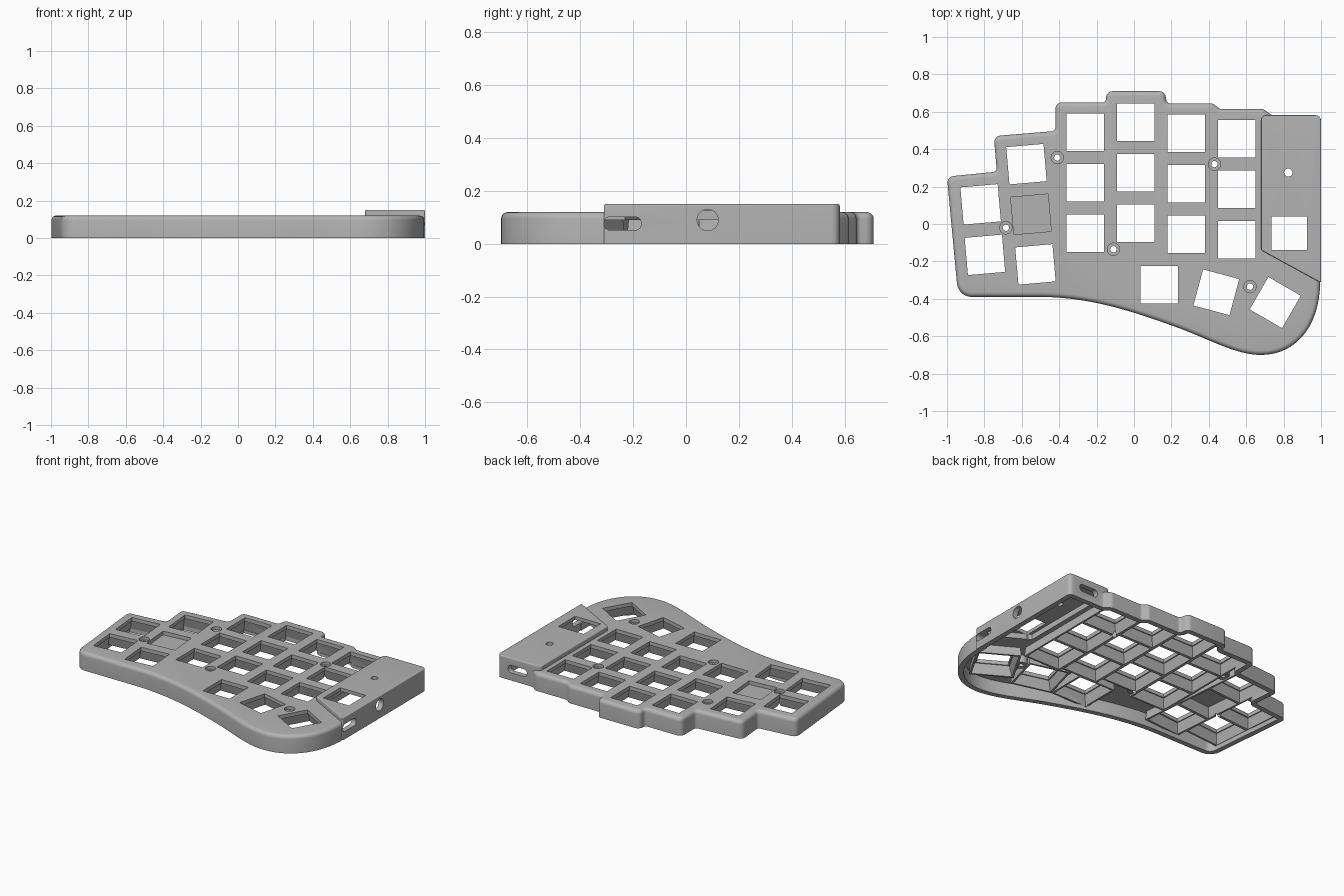
import bpy
import bmesh
import math
from mathutils import Matrix, Vector
from mathutils.geometry import interpolate_bezier

if "Cube" in bpy.data.objects:
    bpy.data.objects.remove(bpy.data.objects["Cube"])

grey = bpy.data.materials.new("case grey")
grey.use_nodes = True
grey.diffuse_color = (0.45, 0.45, 0.45, 1)
grey.node_tree.nodes["Principled BSDF"].inputs["Base Color"].default_value = grey.diffuse_color

TOP, POD_TOP, WALL = 0.12, 0.15, 0.035
CEILING, COLLAR_FOOT = 0.09, 0.03


# Outline helpers: each corner is (point, fillet radius), counter-clockwise
def ring(corners, inset=0.0):
    pts = [Vector(c[0]) for c in corners]
    n = len(pts)
    moved = []
    for i, p in enumerate(pts):
        d1 = (p - pts[i - 1]).normalized()
        d2 = (pts[(i + 1) % n] - p).normalized()
        n1, n2 = Vector((-d1.y, d1.x)), Vector((-d2.y, d2.x))
        moved.append(p + (n1 + n2) * inset / (1 + n1.dot(n2)))
    out = []
    for i, p in enumerate(moved):
        r = corners[i][1]
        if r == 0:
            out.append(p)
            continue
        u = (moved[i - 1] - p).normalized()
        v = (moved[(i + 1) % n] - p).normalized()
        sign = 1 if (v.x * u.y - v.y * u.x) > 0 else -1
        r = max(r - sign * inset, 0.002)
        half = u.angle(v) / 2
        centre = p + (u + v).normalized() * r / math.sin(half)
        arm = p + u * r / math.tan(half) - centre
        turn = sign * (math.pi - 2 * half)
        for k in range(7):
            out.append(centre + Matrix.Rotation(turn * k / 6, 2) @ arm)
    return out


def loft(bm, corners, levels):
    rows = [[bm.verts.new((p.x, p.y, z)) for p in ring(corners, d)] for d, z in levels]
    for a, b in zip(rows, rows[1:]):
        for i in range(len(a)):
            j = (i + 1) % len(a)
            bm.faces.new((a[i], a[j], b[j], b[i]))
    bm.faces.new(list(reversed(rows[0])))
    bm.faces.new(rows[-1])


def rounded_top(z, r):
    steps = [math.pi / 2 * k / 5 for k in range(6)]
    return [(0, 0)] + [(r - r * math.cos(a), z - r + r * math.sin(a)) for a in steps]


def cone(bm, place, r0, r1, z0, z1, sides=24):
    mid = Matrix.Translation((0, 0, (z0 + z1) / 2))
    bmesh.ops.create_cone(bm, cap_ends=True, segments=sides, radius1=r0, radius2=r1,
                          depth=z1 - z0, matrix=place @ mid)


def frustum(bm, place, h0, h1, z0, z1):
    k = math.sqrt(2)
    cone(bm, place @ Matrix.Rotation(math.pi / 4, 4, "Z"), h0 * k, h1 * k, z0, z1, 4)


def make(name, bm):
    bmesh.ops.recalc_face_normals(bm, faces=bm.faces[:])
    mesh = bpy.data.meshes.new(name)
    bm.to_mesh(mesh)
    bm.free()
    mesh.materials.append(grey)
    obj = bpy.data.objects.new(name, mesh)
    bpy.context.collection.objects.link(obj)
    return obj


def lofted(name, corners, levels):
    bm = bmesh.new()
    loft(bm, corners, levels)
    return make(name, bm)


def combine(target, other, operation):
    other.hide_render = True
    mod = target.modifiers.new("join", "BOOLEAN")
    mod.object, mod.operation, mod.solver = other, operation, "EXACT"
    mod.use_self = True
    bpy.context.view_layer.objects.active = target
    bpy.ops.object.modifier_apply(modifier=mod.name)
    bpy.data.objects.remove(other)


def at(x, y, degrees=0):
    return Matrix.Translation((x, y, 0)) @ Matrix.Rotation(math.radians(degrees), 4, "Z")


# Case outline: stepped back edge, slanted side, sweeping front edge
S, C = 0.035, 0.02
case_line = [((0.995, 0.58), 0.03), ((0.74, 0.58), C), ((0.69, 0.615), S),
             ((0.46, 0.615), C), ((0.42, 0.645), S), ((0.175, 0.645), C),
             ((0.165, 0.71), S), ((-0.15, 0.71), S), ((-0.15, 0.65), C),
             ((-0.42, 0.65), S), ((-0.42, 0.497), C), ((-0.75, 0.47), S),
             ((-0.733, 0.28), C), ((-1.0, 0.253), S), ((-0.94, -0.39), 0.08)]
front_curves = [((-0.5, -0.39), (-0.22, -0.39), (0.03, -0.48), (0.25, -0.56)),
                ((0.25, -0.56), (0.42, -0.625), (0.55, -0.70), (0.68, -0.70)),
                ((0.68, -0.70), (0.87, -0.70), (0.995, -0.54), (0.995, -0.31))]
for i, curve in enumerate(front_curves):
    pts = interpolate_bezier(*[Vector(p) for p in curve], 16)
    case_line += [((p.x, p.y), 0) for p in pts[(1 if i else 0):]]

pod_line = [((1.0, -0.315), 0.006), ((1.0, 0.582), 0.03),
            ((0.68, 0.582), 0.03), ((0.68, -0.14), 0.015)]

# Hollow case with the raised controller pod
case = lofted("keyboard_case", case_line, rounded_top(TOP, 0.025))
combine(case, lofted("pod", pod_line, rounded_top(POD_TOP, 0.006)), "UNION")
combine(case, lofted("case_cavity", case_line, [(WALL, -0.1), (WALL, CEILING)]), "DIFFERENCE")
combine(case, lofted("pod_cavity", pod_line, [(WALL, -0.1), (WALL, 0.127)]), "DIFFERENCE")

# Key positions: tilted outer columns, straight columns, fanned thumb keys
keys = [(-0.82, 0.105, 5), (-0.797, -0.165, 5)]
keys += [(-0.575 + 0.024 * k, 0.32 - 0.268 * k, 5) for k in range(3)]
for x, y in [(-0.26, 0.49), (0.01, 0.545), (0.28, 0.485), (0.55, 0.455)]:
    keys += [(x, y - 0.27 * k, 0) for k in range(3)]
keys += [(0.135, -0.325, 0), (0.44, -0.365, -15), (0.755, -0.42, -30)]
screws = [(-0.41, 0.355), (0.43, 0.32), (-0.685, -0.02), (-0.11, -0.135), (0.62, -0.335)]

# Key collars and screw bosses under the plate
bm = bmesh.new()
for key in keys:
    frustum(bm, at(*key), 0.138, 0.132, COLLAR_FOOT, 0.1)
for spot in screws:
    cone(bm, at(*spot), 0.04, 0.04, COLLAR_FOOT + 0.01, 0.1)
combine(case, make("collars", bm), "UNION")

# Flared pockets, then square switch openings
bm = bmesh.new()
for key in keys:
    frustum(bm, at(*key), 0.128, 0.107, COLLAR_FOOT - 0.01, 0.095)
combine(case, make("pockets", bm), "DIFFERENCE")
bm = bmesh.new()
for key in keys:
    frustum(bm, at(*key), 0.1, 0.1, 0.08, 0.2)
pod_window = at(0.83, -0.05) @ Matrix.Diagonal((0.95, 0.9, 1, 1))
frustum(bm, pod_window, 0.1, 0.1, 0.08, 0.2)
combine(case, make("switch_openings", bm), "DIFFERENCE")

# Screw holes, reset hole and round side button hole
bm = bmesh.new()
for spot in screws:
    cone(bm, at(*spot), 0.017, 0.017, -0.1, 0.2)
cone(bm, at(0.825, 0.275), 0.022, 0.022, 0.05, 0.2)
sideways = Matrix.Translation((0, 0.082, 0.09)) @ Matrix.Rotation(math.pi / 2, 4, "Y")
cone(bm, sideways, 0.04, 0.04, 0.92, 1.1, 32)
combine(case, make("drills", bm), "DIFFERENCE")
bm = bmesh.new()
for spot in screws:
    cone(bm, at(*spot), 0.033, 0.033, 0.1, 0.2)
combine(case, make("counterbores", bm), "DIFFERENCE")

# Rounded cable slots in the side and back walls
slot = [((sx * 0.07, sy * 0.025), 0.022) for sx, sy in ((-1, -1), (1, -1), (1, 1), (-1, 1))]
upright = Matrix.Rotation(math.pi / 2, 4, "X")
for name, place in (("side_slot", at(1.0, -0.24, 90)), ("back_slot", at(0.85, 0.58))):
    cutter = lofted(name, slot, [(0, -0.08), (0, 0.08)])
    cutter.data.transform(Matrix.Translation((0, 0, 0.077)) @ place @ upright)
    combine(case, cutter, "DIFFERENCE")

# Smooth rounded edges, crisp corners
bpy.ops.object.select_all(action="DESELECT")
case.select_set(True)
bpy.context.view_layer.objects.active = case
bpy.ops.object.shade_smooth_by_angle(angle=math.radians(30))
